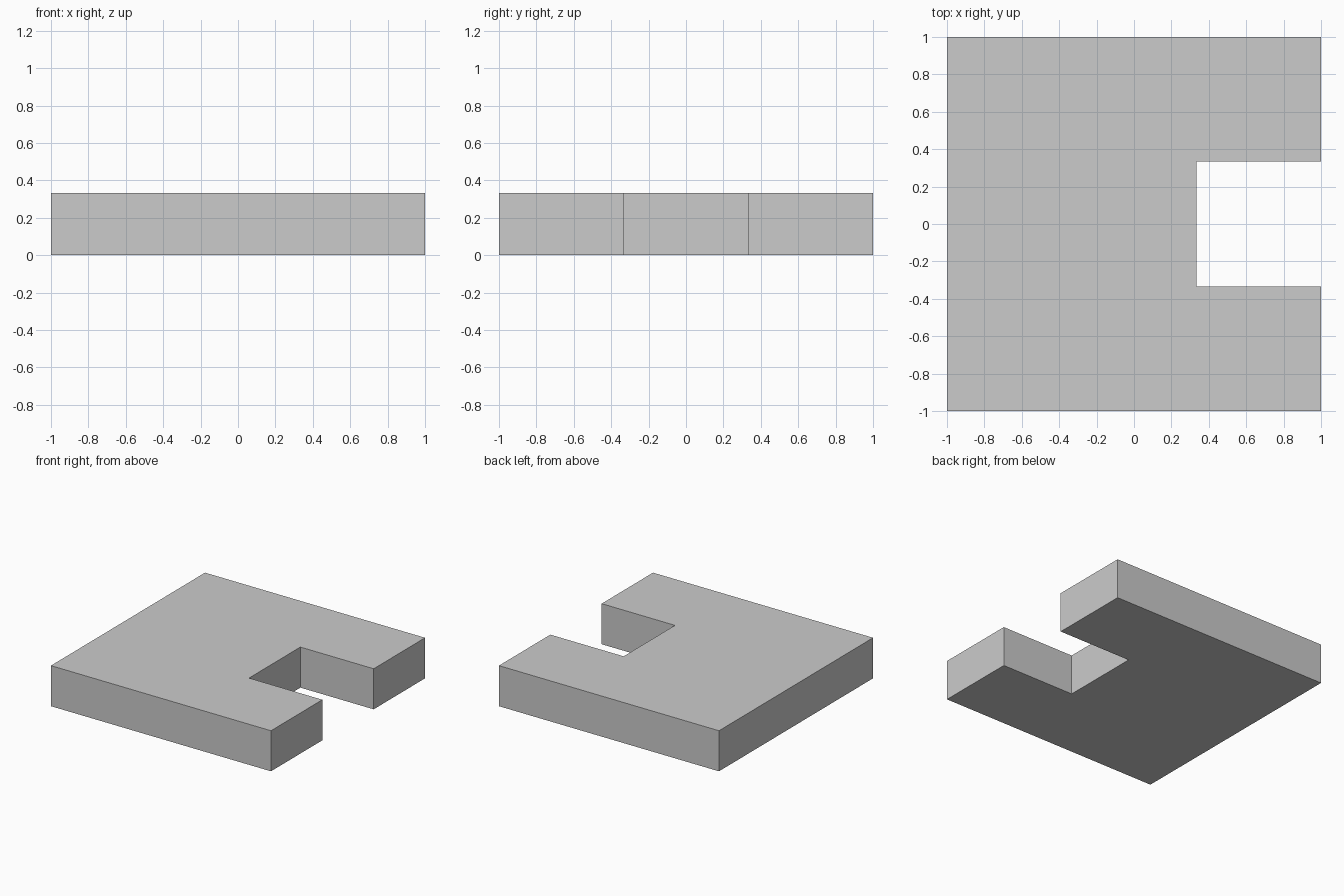
import bpy
import bmesh

if "Cube" in bpy.data.objects:
    bpy.data.objects.remove(bpy.data.objects["Cube"])

T = 1 / 3  # plate thickness, notch depth start and notch half-width

# U-shaped outline of the plate with a square notch on the right side
outline = [(-1, -1), (1, -1), (1, -T), (T, -T), (T, T), (1, T), (1, 1), (-1, 1)]

# Extrude the outline upwards into a solid slab
bm = bmesh.new()
base = bm.faces.new([bm.verts.new((x, y, 0)) for x, y in outline])
result = bmesh.ops.extrude_face_region(bm, geom=[base], use_keep_orig=True)
top = [v for v in result["geom"] if isinstance(v, bmesh.types.BMVert)]
bmesh.ops.translate(bm, verts=top, vec=(0, 0, T))
bmesh.ops.recalc_face_normals(bm, faces=bm.faces)

mesh = bpy.data.meshes.new("notched_plate")
bm.to_mesh(mesh)
bm.free()
plate = bpy.data.objects.new("notched_plate", mesh)
bpy.context.collection.objects.link(plate)
